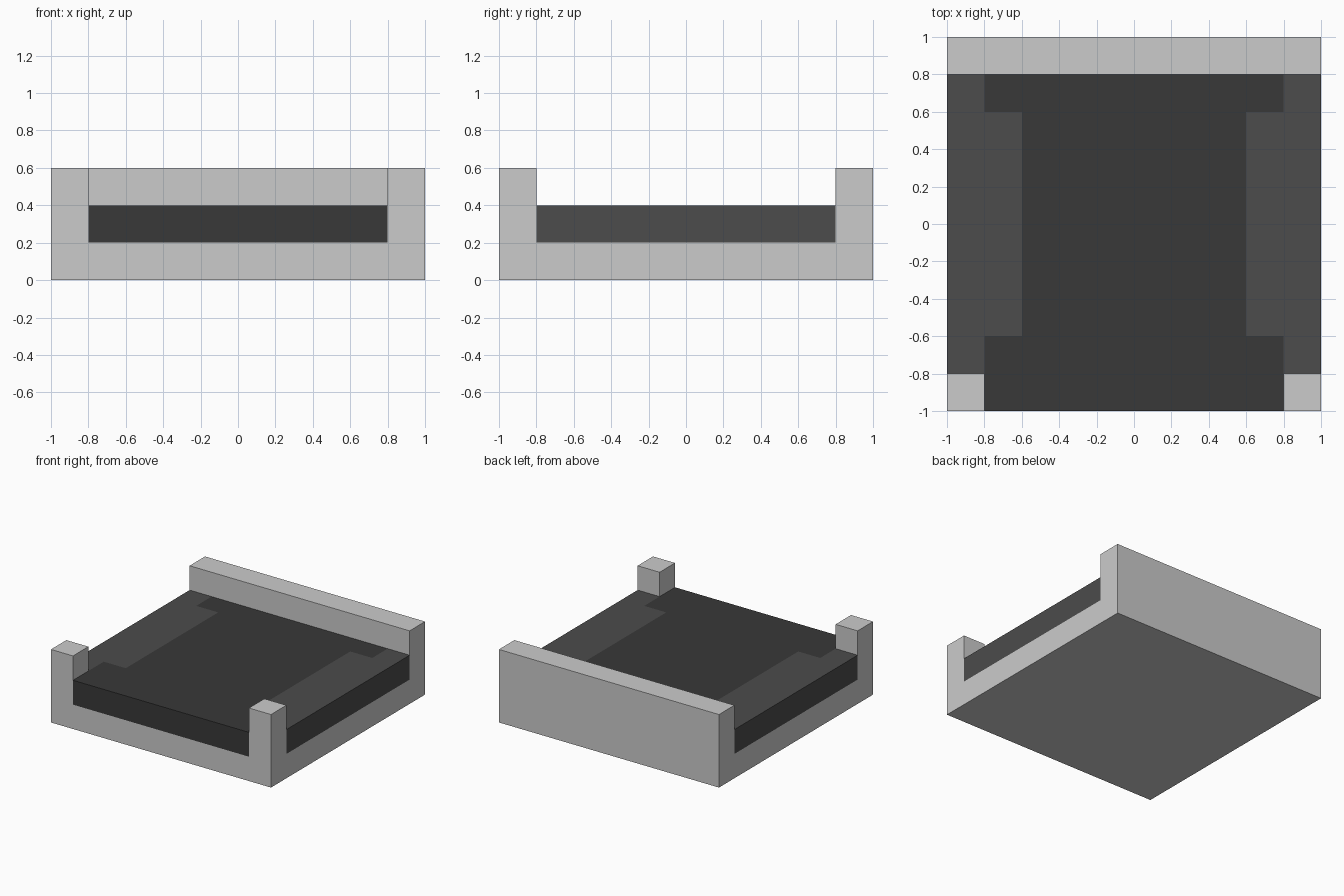
import bpy
import bmesh

if "Cube" in bpy.data.objects:
    bpy.data.objects.remove(bpy.data.objects["Cube"])


def material(name, rgb):
    mat = bpy.data.materials.new(name)
    mat.diffuse_color = (*rgb, 1)
    mat.use_nodes = True
    mat.node_tree.nodes["Principled BSDF"].inputs["Base Color"].default_value = mat.diffuse_color
    return mat


def prism(name, outline, z0, z1, mat=None):
    """Extrude a counter-clockwise XY outline from z0 up to z1."""
    bm = bmesh.new()
    face = bm.faces.new([bm.verts.new((x, y, z0)) for x, y in outline])
    ext = bmesh.ops.extrude_face_region(bm, geom=[face], use_keep_orig=True)
    verts = [g for g in ext["geom"] if isinstance(g, bmesh.types.BMVert)]
    bmesh.ops.translate(bm, verts=verts, vec=(0, 0, z1 - z0))
    bmesh.ops.recalc_face_normals(bm, faces=bm.faces)
    mesh = bpy.data.meshes.new(name)
    bm.to_mesh(mesh)
    bm.free()
    obj = bpy.data.objects.new(name, mesh)
    bpy.context.collection.objects.link(obj)
    if mat:
        mesh.materials.append(mat)
    return obj


def rect(x0, x1, y0, y1):
    return [(x0, y0), (x1, y0), (x1, y1), (x0, y1)]


def mirror_x(obj):
    obj.modifiers.new("mirror", "MIRROR").use_axis[0] = True


black = material("black", (0.04, 0.04, 0.04))
charcoal = material("charcoal", (0.072, 0.072, 0.072))

# Grey frame: floor slab, back wall and two front corner posts
prism("base_slab", rect(-1, 1, -1, 1), 0, 0.2)
prism("back_wall", rect(-1, 1, 0.8, 1), 0.2, 0.6)
mirror_x(prism("front_corner_post", rect(0.8, 1, -1, -0.8), 0.2, 0.6))

# Dark inner panel, narrower in the middle
half = [(0.8, -1), (0.8, -0.6), (0.6, -0.6), (0.6, 0.6), (0.8, 0.6), (0.8, 0.8)]
prism("centre_panel", half + [(-x, y) for x, y in reversed(half)], 0.2, 0.4, black)

# Lighter side panels that fill the notches
side = [(0.8, -0.8), (1, -0.8), (1, 0.8), (0.8, 0.8),
        (0.8, 0.6), (0.6, 0.6), (0.6, -0.6), (0.8, -0.6)]
mirror_x(prism("side_panel", side, 0.2, 0.4, charcoal))
